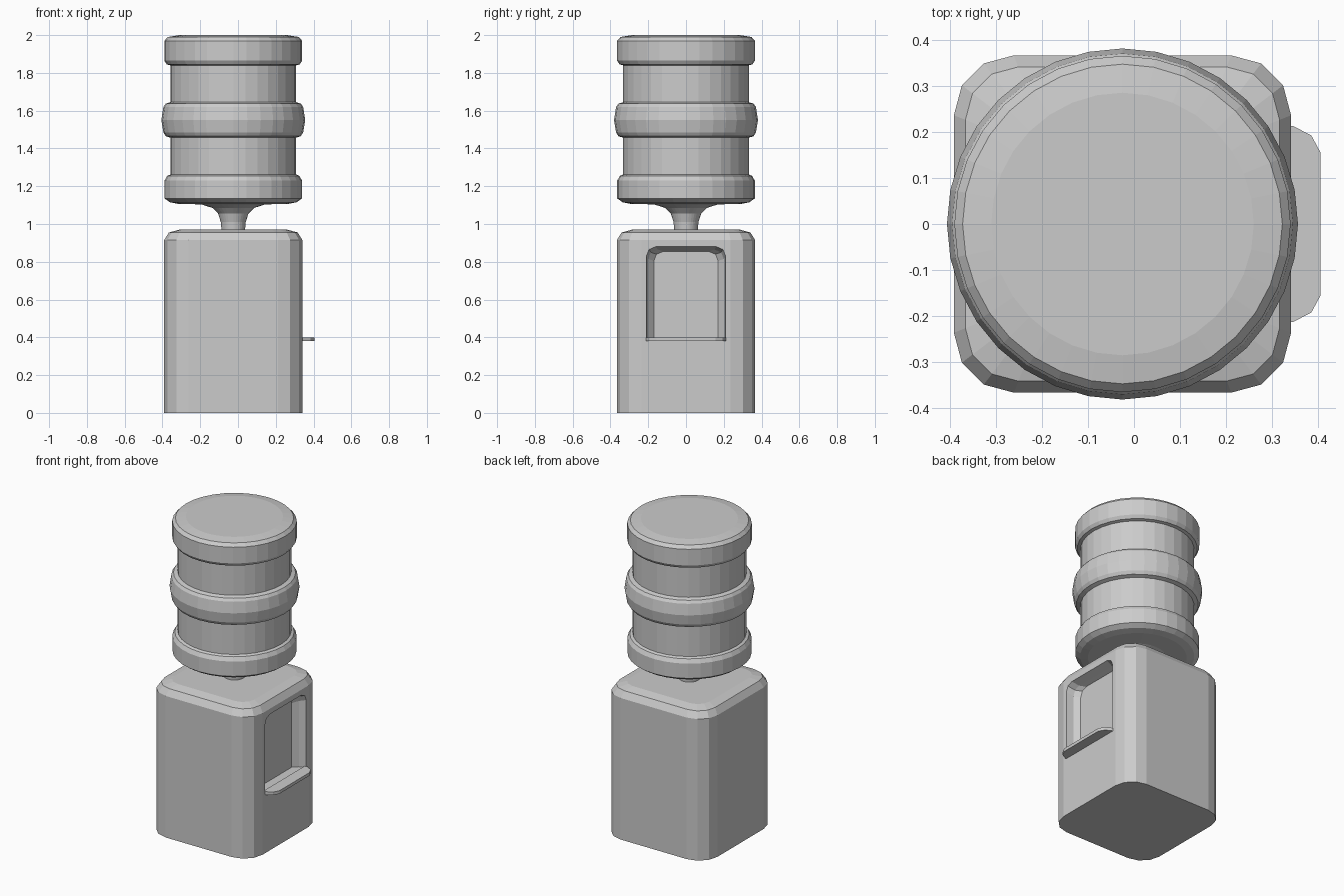
import bpy, bmesh
from math import sin, cos, pi, radians

if "Cube" in bpy.data.objects:
    bpy.data.objects.remove(bpy.data.objects["Cube"])

CX = -0.025   # shared axis of cabinet and bottle


def loft(name, rings):
    """Skin equal-length rings of points and cap both ends."""
    bm = bmesh.new()
    vr = [[bm.verts.new(p) for p in ring] for ring in rings]
    n = len(vr[0])
    for a, b in zip(vr, vr[1:]):
        for i in range(n):
            j = (i + 1) % n
            bm.faces.new((a[i], a[j], b[j], b[i]))
    bm.faces.new(vr[0][::-1])
    bm.faces.new(vr[-1])
    bmesh.ops.recalc_face_normals(bm, faces=bm.faces[:])
    me = bpy.data.meshes.new(name)
    bm.to_mesh(me)
    bm.free()
    ob = bpy.data.objects.new(name, me)
    bpy.context.collection.objects.link(ob)
    return ob


def rounded_square(half, radius, z, segs=3):
    pts = []
    c = half - radius
    for k, (sx, sy) in enumerate([(1, 1), (-1, 1), (-1, -1), (1, -1)]):
        for i in range(segs + 1):
            a = radians(90 * k + 90 * i / segs)
            pts.append((CX + sx * c + radius * cos(a), sy * c + radius * sin(a), z))
    return pts


def circle(r, z, n=32):
    return [(CX + r * cos(2 * pi * i / n), r * sin(2 * pi * i / n), z) for i in range(n)]


# Cabinet with rounded corners and a softened top edge
cabinet = loft("cabinet", [rounded_square(0.366 - d, 0.13 - d * 0.6, z) for z, d in
                           [(0, 0), (0.915, 0), (0.955, 0.025), (0.97, 0.08)]])


# Dispensing recess: tapered pocket cut into the right side
def recess_ring(x, w, top):
    half = [(w, 0.39), (w, top - 0.05), (w - 0.014, top - 0.015), (w - 0.05, top)]
    return [(x, y, z) for y, z in half] + [(x, -y, z) for y, z in reversed(half)]


cutter = loft("recess_cutter", [recess_ring(0.381, 0.225, 0.89),
                                recess_ring(0.341, 0.21, 0.88),
                                recess_ring(0.295, 0.20, 0.865),
                                recess_ring(0.265, 0.17, 0.855)])
cutter.hide_render = True
cutter.hide_viewport = True
cut = cabinet.modifiers.new("recess", 'BOOLEAN')
cut.operation = 'DIFFERENCE'
cut.solver = 'EXACT'
cut.object = cutter

# Drip tray shelf
side = [(0.33, 0.213), (0.345, 0.213), (0.385, 0.192), (0.405, 0.155)]
outline = side + [(x, -y) for x, y in reversed(side)]
loft("drip_tray", [[(x, y, z) for x, y in outline] for z in (0.38, 0.40)])

# Water bottle: turned profile (radius, height), neck to base
profile = [(0.062, 0.965), (0.066, 1.01), (0.08, 1.055), (0.11, 1.085), (0.17, 1.104),
           (0.29, 1.106), (0.335, 1.115), (0.364, 1.135), (0.364, 1.23), (0.35, 1.255),
           (0.333, 1.262), (0.333, 1.457), (0.358, 1.465), (0.37, 1.485), (0.381, 1.55),
           (0.37, 1.62), (0.358, 1.637), (0.333, 1.645), (0.333, 1.84), (0.352, 1.845),
           (0.365, 1.865), (0.365, 1.97), (0.347, 1.99), (0.285, 2.0)]
loft("water_bottle", [circle(r, z) for r, z in profile])
